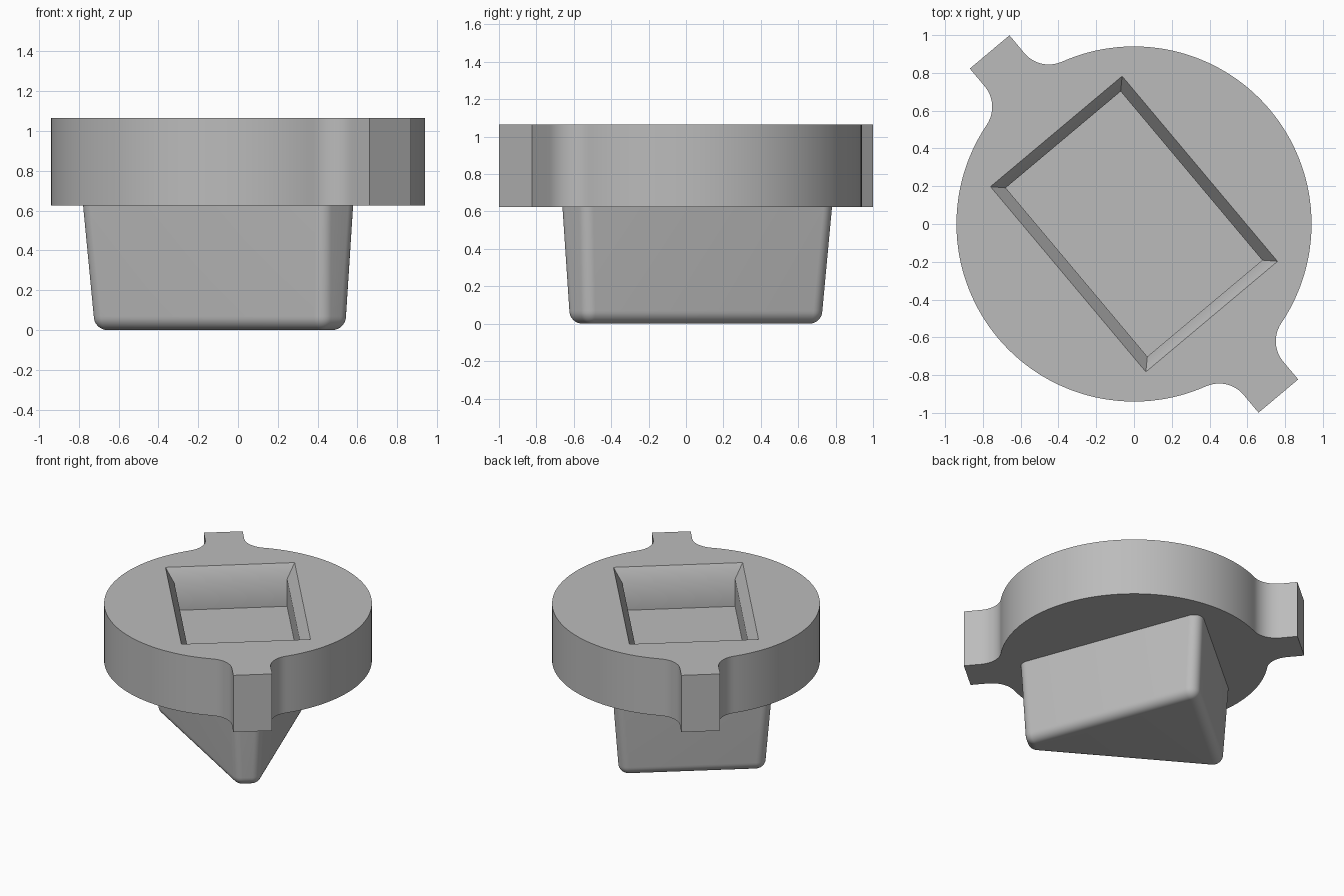
import bpy, bmesh
from math import sin, cos, pi, atan2, sqrt, radians
from mathutils import Vector, Matrix

if "Cube" in bpy.data.objects:
    bpy.data.objects.remove(bpy.data.objects["Cube"], do_unlink=True)

# Everything is drawn along local +x, then turned onto the tab axis
TURN = Matrix.Rotation(radians(-50), 4, "Z")
DISC_R, DISC_LOW, DISC_TOP = 0.94, 0.625, 1.065

grey = bpy.data.materials.new("plain grey")
grey.use_nodes = True
grey.diffuse_color = (0.5, 0.5, 0.5, 1)
grey.node_tree.nodes["Principled BSDF"].inputs["Base Color"].default_value = (0.5, 0.5, 0.5, 1)


def ring(bm, points, z):
    return [bm.verts.new((p[0], p[1], z)) for p in points]


def bridge(bm, lower, upper):
    n = len(lower)
    for i in range(n):
        j = (i + 1) % n
        bm.faces.new((lower[i], lower[j], upper[j], upper[i]))


def loop_edges(bm, verts):
    pairs = zip(verts, verts[1:] + verts[:1])
    return [bm.edges.get(p) or bm.edges.new(p) for p in pairs]


def finish(bm, name):
    bmesh.ops.recalc_face_normals(bm, faces=bm.faces)
    bm.transform(TURN)
    mesh = bpy.data.meshes.new(name)
    bm.to_mesh(mesh)
    bm.free()
    mesh.materials.append(grey)
    mesh.shade_smooth()
    mesh.set_sharp_from_angle(angle=radians(30))
    obj = bpy.data.objects.new(name, mesh)
    bpy.context.collection.objects.link(obj)


def arc(cx, cy, r, start, end, steps):
    angles = [start + (end - start) * i / steps for i in range(steps + 1)]
    return [(cx + r * cos(a), cy + r * sin(a)) for a in angles]


def disc_outline():
    """Round disc with two opposite tabs blended in by fillets."""
    half, tip, fillet = 0.137, 1.189, 0.17
    cy = half + fillet
    cx = sqrt((DISC_R + fillet) ** 2 - cy ** 2)
    blend = atan2(cy, cx)
    side = [(tip, -half), (tip, half)]
    side += arc(cx, cy, fillet, -pi / 2, blend - pi, 12)
    side += arc(0, 0, DISC_R, blend, pi - blend, 64)[1:-1]
    side += arc(-cx, cy, fillet, -blend, -pi / 2, 12)
    return side + [(-x, -y) for x, y in side]


# Disc with a chamfered rectangular pocket
bm = bmesh.new()
outline = disc_outline()
low = ring(bm, outline, DISC_LOW)
top = ring(bm, outline, DISC_TOP)
bridge(bm, low, top)
bm.faces.new(low)


def pocket_ring(a, b, z):
    return ring(bm, [(-a, -b), (a, -b), (a, b), (-a, b)], z)


lip = pocket_ring(0.64, 0.455, DISC_TOP)
throat = pocket_ring(0.583, 0.397, DISC_TOP - 0.1)
floor = pocket_ring(0.583, 0.397, DISC_TOP - 0.31)
bridge(bm, throat, lip)
bridge(bm, floor, throat)
bm.faces.new(floor)
bmesh.ops.triangle_fill(bm, edges=loop_edges(bm, top) + loop_edges(bm, lip),
                        use_beauty=True, normal=(0, 0, 1))
finish(bm, "tabbed_disc")


# Tapered foot: a trapezoid in plan with rounded corners and bottom edge
PLAN = [Vector(p) for p in ((-0.585, -0.592), (0.795, -0.105), (0.795, 0.105), (-0.585, 0.592))]
ROUND, DRAFT = 0.07, 0.03


def foot_section(inset, radius):
    points = []
    for i, p in enumerate(PLAN):
        d_in = (p - PLAN[i - 1]).normalized()
        d_out = (PLAN[(i + 1) % 4] - p).normalized()
        n_in, n_out = Vector((d_in.y, -d_in.x)), Vector((d_out.y, -d_out.x))
        centre = p - (n_in + n_out) * (inset + radius) / (1 + n_in.dot(n_out))
        a, b = atan2(n_in.y, n_in.x), atan2(n_out.y, n_out.x)
        if b < a:
            b += 2 * pi
        points += arc(centre.x, centre.y, radius, a, b, 10)
    return points


bm = bmesh.new()
rings = [ring(bm, foot_section(0, ROUND), DISC_LOW + 0.005)]
for i in range(9):
    t = pi / 2 * i / 8
    shrink = ROUND * (1 - cos(t))
    section = foot_section(DRAFT + shrink, ROUND + 0.003 - shrink)
    rings.append(ring(bm, section, ROUND * (1 - sin(t))))
for upper, lower in zip(rings, rings[1:]):
    bridge(bm, lower, upper)
bm.faces.new(rings[0])
bm.faces.new(rings[-1])
finish(bm, "tapered_foot")
